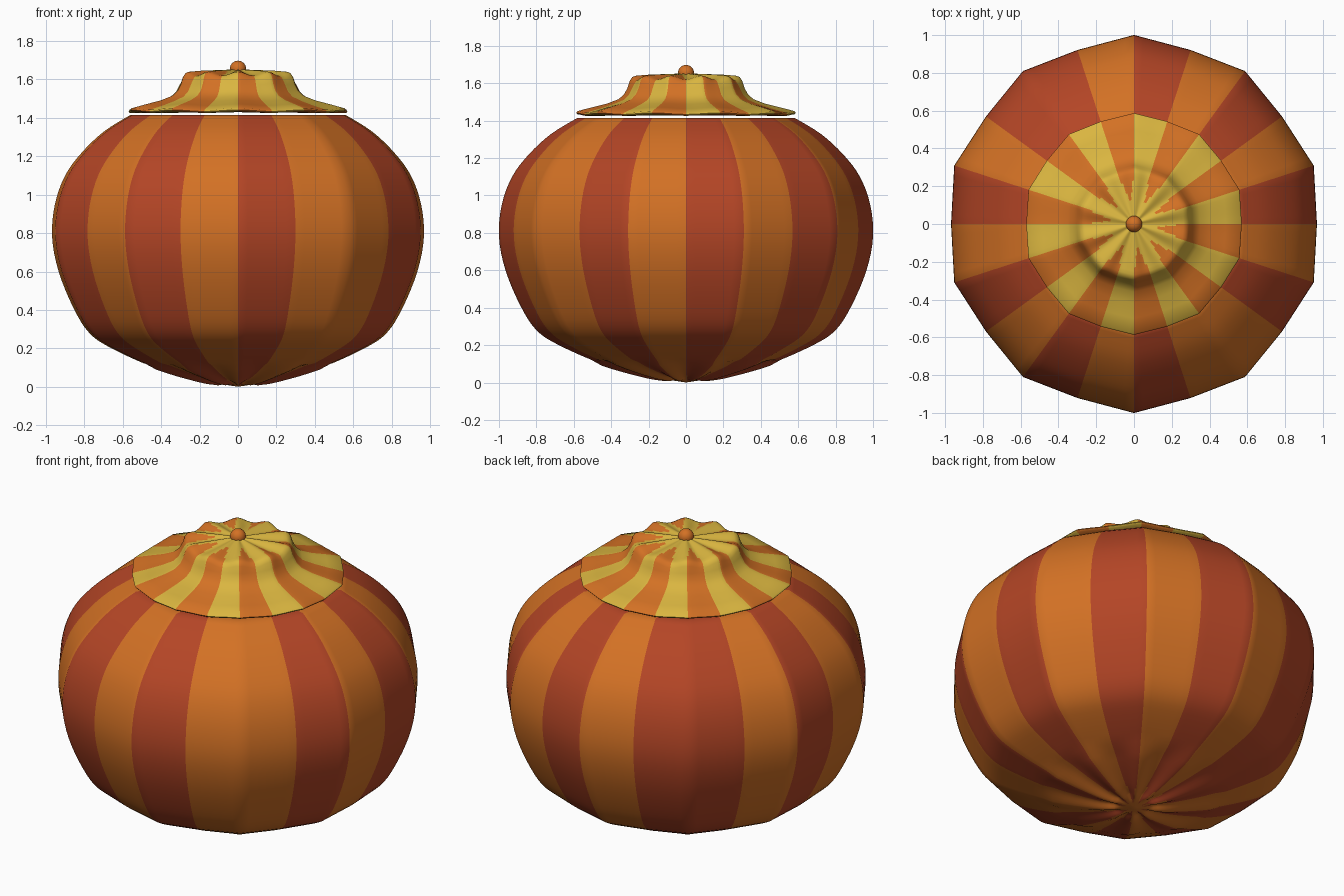
import bpy, bmesh, math

if "Cube" in bpy.data.objects:
    bpy.data.objects.remove(bpy.data.objects["Cube"])

SUB = 6                 # columns in each stripe
N = 20 * SUB            # 20 stripes of 18 degrees


def material(name, rgb):
    m = bpy.data.materials.new(name)
    m.diffuse_color = (*rgb, 1)
    m.use_nodes = True
    m.node_tree.nodes["Principled BSDF"].inputs["Base Color"].default_value = m.diffuse_color
    return m


RED = material("brick red", (0.456, 0.060, 0.019))
ORANGE = material("orange", (0.65, 0.165, 0.018))
YELLOW = material("yellow", (0.70, 0.465, 0.051))


def facet(k, valley):
    """Point on a 20-sided outline with 10 ridges at radius 1 and 10 valleys."""
    s, t = divmod(k, SUB)
    t /= SUB
    pts = []
    for q in (s, s + 1):
        r = 1.0 if q % 2 else valley
        a = math.radians(18 * q)
        pts.append((r * math.cos(a), r * math.sin(a)))
    return [p + (q - p) * t for p, q in zip(*pts)]


def smooth_profile(p, steps=4):
    """Catmull-Rom curve through the profile points."""
    out = []
    for i in range(len(p) - 1):
        q = [p[max(i - 1, 0)], p[i], p[i + 1], p[min(i + 2, len(p) - 1)]]
        for j in range(steps):
            t = j / steps
            out.append(tuple(0.5 * (2 * b + (c - a) * t + (2 * a - 5 * b + 4 * c - d) * t * t
                                    + (3 * b - a - 3 * c + d) * t ** 3)
                             for a, b, c, d in zip(*q)))
    return out + [p[-1]]


def lathe(name, profile, valley, wave, rule, mats, angle):
    """Fluted lathe; the first and last profile points are poles."""
    bm = bmesh.new()
    outline = [facet(k, valley) for k in range(N)]
    rings = []
    for r, z in profile[1:-1]:
        rings.append([bm.verts.new((x * r, y * r,
                      z + wave(r, z) * math.cos(math.radians(10 * (360 * k / N - 18)))))
                      for k, (x, y) in enumerate(outline)])
    low = bm.verts.new((0, 0, profile[0][1]))
    top = bm.verts.new((0, 0, profile[-1][1]))
    for k in range(N):
        n = (k + 1) % N
        col = [bm.faces.new((low, rings[0][n], rings[0][k]))]
        for a, b in zip(rings, rings[1:]):
            col.append(bm.faces.new((a[k], a[n], b[n], b[k])))
        col.append(bm.faces.new((rings[-1][k], rings[-1][n], top)))
        offset = abs((k % SUB + 0.5) / SUB - 0.5)      # 0 mid stripe, 0.5 at its edge
        for f in col:
            c = f.calc_center_median()
            f.material_index = rule(k // SUB, offset, math.hypot(c.x, c.y), c.z)
    bmesh.ops.recalc_face_normals(bm, faces=bm.faces)
    me = bpy.data.meshes.new(name)
    bm.to_mesh(me)
    bm.free()
    for m in mats:
        me.materials.append(m)
    ob = bpy.data.objects.new(name, me)
    bpy.context.collection.objects.link(ob)
    bpy.context.view_layer.objects.active = ob
    ob.select_set(True)
    bpy.ops.object.shade_smooth_by_angle(angle=math.radians(angle))
    ob.select_set(False)
    return ob


# Body: squat fluted pot, stripes mirrored about one diagonal
def body_rule(s, off, r, z):
    orange = s % 2 == 0 if 7 <= s <= 16 else s % 2 == 1
    if z < 0.1 and r < 0.24:            # red tongues taper towards the foot
        return 0 if not orange and off < 0.5 * max(0, (r - 0.04) / 0.2) ** 0.5 else 1
    return 1 if orange else 0


body = smooth_profile([(0, 0), (0.11, 0.017), (0.22, 0.035), (0.45, 0.10), (0.68, 0.20),
                       (0.80, 0.28), (0.885, 0.41), (0.965, 0.6), (1.0, 0.78), (0.985, 0.95),
                       (0.93, 1.10), (0.84, 1.22), (0.72, 1.33), (0.58, 1.415)])
body += [(0.53, 1.41), (0, 1.41)]
lathe("pot_body", body, 0.968, lambda r, z: -0.01 if 0.1 < r < 0.5 and z < 0.2 else 0,
      body_rule, (RED, ORANGE), 50)


# Lid: flared rim, raised crown, stripes melting into a yellow centre
def lid_rule(s, off, r, z):
    if s % 2 == 0:
        return 1
    if z > 1.58 and r < 0.27:
        return 0 if off < 0.5 * max(0, (r - 0.13) / 0.14) ** 0.5 else 1
    return 0


lid = [(0, 1.43), (0.5, 1.43), (0.58, 1.43), (0.587, 1.438), (0.58, 1.447),
       (0.50, 1.468), (0.42, 1.49), (0.36, 1.513), (0.33, 1.54), (0.312, 1.575),
       (0.30, 1.605), (0.287, 1.623), (0.27, 1.63)]
lid += [(0.27 - 0.02 * i, 1.63 + 0.0017 * i) for i in range(1, 13)] + [(0, 1.651)]
lathe("lid", lid, 0.972,
      lambda r, z: 0.01 * min(1, r / 0.2) if z > 1.58 else (0.004 if r > 0.45 else 0.002),
      lid_rule, (ORANGE, YELLOW), 50)

# Knob on the lid
bpy.ops.mesh.primitive_uv_sphere_add(segments=24, ring_count=12, radius=0.043,
                                     location=(0, 0, 1.655))
knob = bpy.context.object
knob.name = "lid_knob"
knob.data.materials.append(ORANGE)
bpy.ops.object.shade_smooth()
